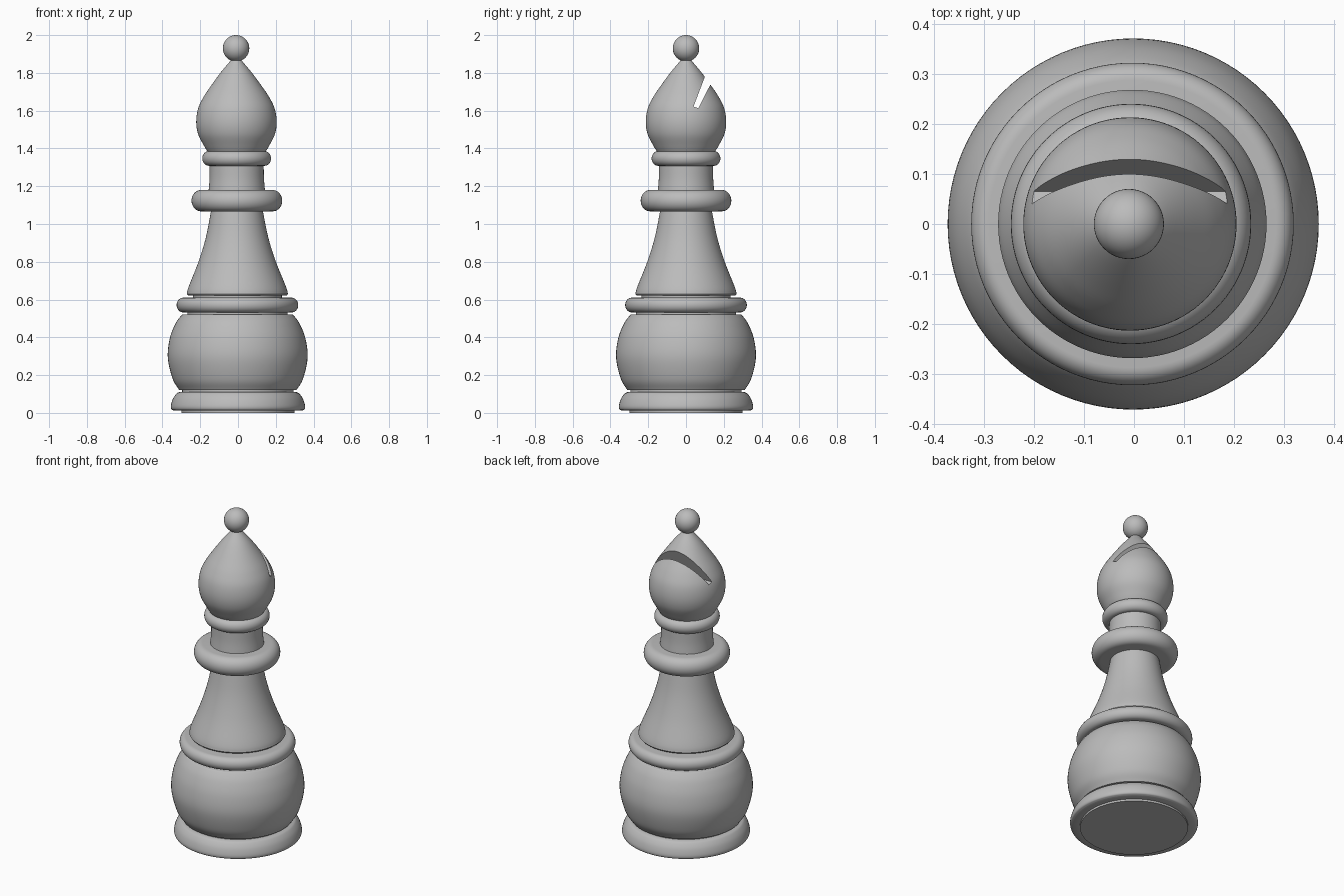
import bpy, bmesh, math
from mathutils import Vector

cube = bpy.data.objects.get("Cube")
if cube:
    bpy.data.objects.remove(cube, do_unlink=True)

SEGMENTS = 96
LEAN = -0.0053  # the piece leans very slightly sideways

grey = bpy.data.materials.new("plain grey")
grey.use_nodes = True
grey.diffuse_color = (0.5, 0.5, 0.5, 1)
grey.node_tree.nodes["Principled BSDF"].inputs["Base Color"].default_value = (0.5, 0.5, 0.5, 1)


def add_object(name, bm):
    bmesh.ops.recalc_face_normals(bm, faces=bm.faces)
    mesh = bpy.data.meshes.new(name)
    bm.to_mesh(mesh)
    bm.free()
    mesh.materials.append(grey)
    obj = bpy.data.objects.new(name, mesh)
    bpy.context.collection.objects.link(obj)
    return obj


def activate(obj):
    bpy.ops.object.select_all(action="DESELECT")
    obj.select_set(True)
    bpy.context.view_layer.objects.active = obj


def soften(obj):
    activate(obj)
    bpy.ops.object.shade_smooth_by_angle(angle=math.radians(35))


def spline(points, steps=6):
    """Smooth curve through a few (radius, height) points."""
    p = [Vector(q) for q in points]
    p = [2 * p[0] - p[1]] + p + [2 * p[-1] - p[-2]]
    out = []
    for a, b, c, d in zip(p, p[1:], p[2:], p[3:]):
        for i in range(steps):
            t = i / steps
            out.append(0.5 * (2 * b + (c - a) * t + (2 * a - 5 * b + 4 * c - d) * t * t
                              + (3 * b - a - 3 * c + d) * t ** 3))
    return out + [p[-2]]


def ring_profile(radius, low, high, bulge):
    """Half-ellipse edge between two flat faces."""
    mid, half = (low + high) / 2, (high - low) / 2
    angles = [math.pi * (i / 16 - 0.5) for i in range(17)]
    return [Vector((radius - bulge + bulge * math.cos(a), mid + half * math.sin(a))) for a in angles]


def lathe(name, profile):
    """Closed solid turned from a profile running bottom to top."""
    bm = bmesh.new()
    rings = []
    for r, z in profile:
        rings.append([bm.verts.new((r * math.cos(a) + LEAN * z, r * math.sin(a), z))
                      for a in (math.tau * i / SEGMENTS for i in range(SEGMENTS))])
    for low, high in zip(rings, rings[1:]):
        for i in range(SEGMENTS):
            j = (i + 1) % SEGMENTS
            bm.faces.new((low[i], low[j], high[j], high[i]))
    bm.faces.new(rings[0])
    bm.faces.new(rings[-1])
    return add_object(name, bm)


# Foot, belly and the thin grooves between them
foot_side = spline([(0.34, 0.012), (0.353, 0.02), (0.355, 0.04), (0.344, 0.075), (0.325, 0.102), (0.31, 0.11)])
soften(lathe("foot", [(0.3, 0), (0.3, 0.012)] + foot_side))
soften(lathe("belly", spline([(0.31, 0.12), (0.345, 0.18), (0.37, 0.29), (0.36, 0.39),
                              (0.33, 0.47), (0.298, 0.515), (0.285, 0.522)])))
soften(lathe("foot_groove", [(0.295, 0.1), (0.295, 0.13)]))
soften(lathe("belly_groove", [(0.265, 0.515), (0.265, 0.54)]))

# Lower ring and flared stem
soften(lathe("lower_ring", ring_profile(0.322, 0.532, 0.61, 0.035)))
soften(lathe("stem_groove", [(0.235, 0.6), (0.235, 0.63)]))
soften(lathe("stem", [(0.262, 0.622)] + spline([(0.268, 0.63), (0.257, 0.67), (0.205, 0.8),
                                                (0.165, 0.93), (0.135, 1.08)])))

# Collar, neck and upper ring
soften(lathe("collar", ring_profile(0.24, 1.067, 1.18, 0.05)))
soften(lathe("neck", spline([(0.15, 1.17), (0.144, 1.24), (0.143, 1.32)])))
soften(lathe("upper_ring", ring_profile(0.182, 1.308, 1.386, 0.035)))

# Teardrop head with a slanted slot cut in its back
head = lathe("head", spline([(0.152, 1.38), (0.173, 1.415), (0.203, 1.475), (0.213, 1.54), (0.203, 1.61),
                             (0.175, 1.67), (0.135, 1.73), (0.08, 1.805), (0.03, 1.865), (0.02, 1.89)]))
bm = bmesh.new()
outline = [(0.04, 1.622), (0.065, 1.613), (0.189, 1.855), (0.138, 1.88)]
ends = [[bm.verts.new((x, y, z)) for y, z in outline] for x in (-0.4, 0.4)]
for i in range(4):
    j = (i + 1) % 4
    bm.faces.new((ends[0][i], ends[0][j], ends[1][j], ends[1][i]))
bm.faces.new(ends[0])
bm.faces.new(ends[1])
cutter = add_object("slot_cutter", bm)
cutter.hide_render = True
cut = head.modifiers.new("slot", "BOOLEAN")
cut.operation = "DIFFERENCE"
cut.solver = "EXACT"
cut.object = cutter
activate(head)
bpy.ops.object.modifier_apply(modifier=cut.name)
bpy.data.objects.remove(cutter, do_unlink=True)
soften(head)

# Ball on top
bm = bmesh.new()
bmesh.ops.create_uvsphere(bm, u_segments=48, v_segments=24, radius=0.07)
bmesh.ops.translate(bm, verts=bm.verts, vec=(LEAN * 1.93, 0, 1.93))
soften(add_object("top_ball", bm))
